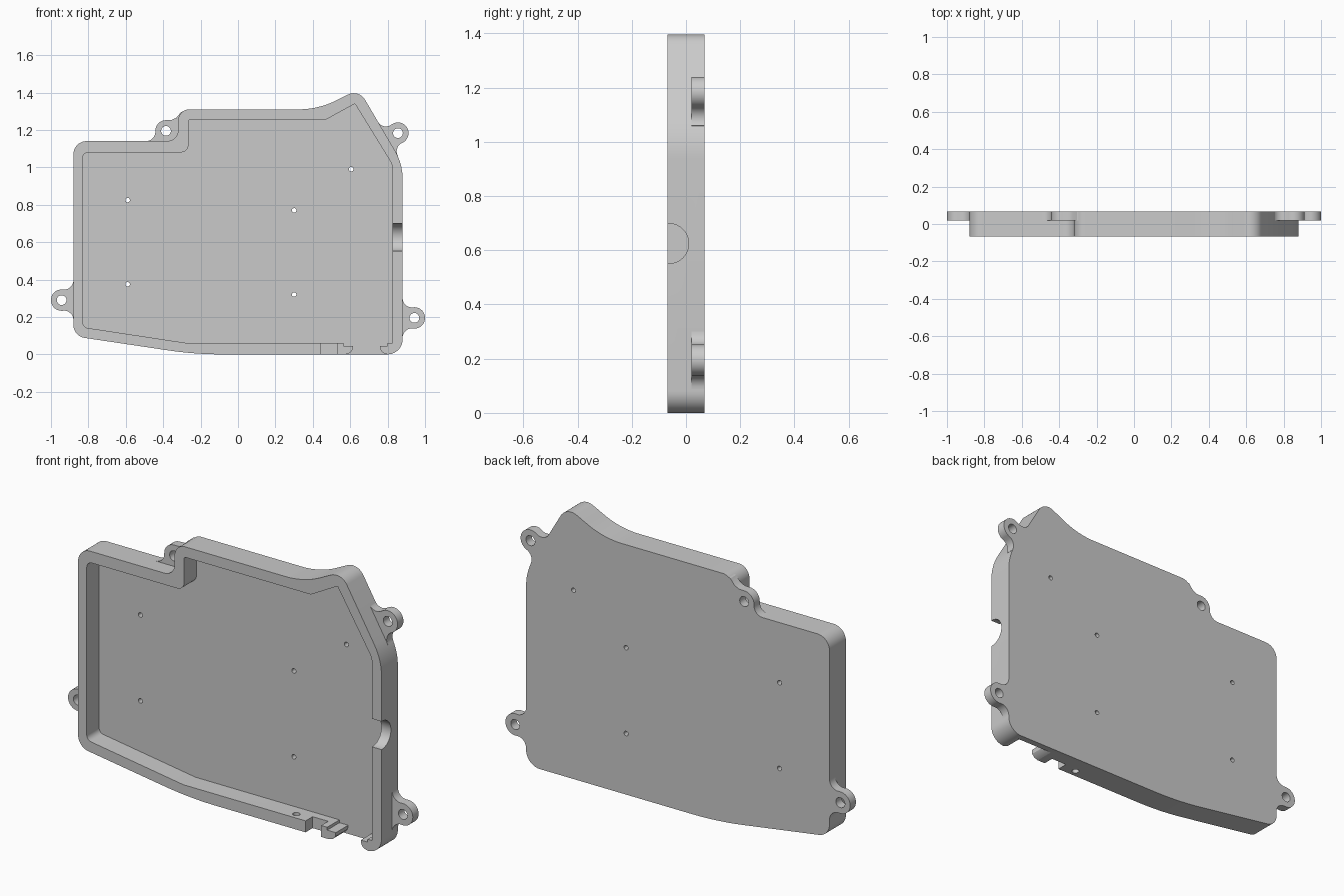
import bpy, bmesh, math
from mathutils import Vector, Matrix

if "Cube" in bpy.data.objects:
    bpy.data.objects.remove(bpy.data.objects["Cube"])

FRONT, BACK, FLOOR, EAR = -0.068, 0.068, 0.034, 0.02

grey = bpy.data.materials.new("plain grey")
grey.use_nodes = True
grey.diffuse_color = (0.59, 0.59, 0.59, 1)
grey.node_tree.nodes["Principled BSDF"].inputs["Base Color"].default_value = (0.59, 0.59, 0.59, 1)


def rounded(corners, steps=10):
    """Outline from (x, z, radius) corners, each replaced by an arc."""
    out = []
    for i, (x, z, r) in enumerate(corners):
        p = Vector((x, z))
        if r == 0:
            out.append(p)
            continue
        a = (Vector(corners[i - 1][:2]) - p).normalized()
        b = (Vector(corners[(i + 1) % len(corners)][:2]) - p).normalized()
        half = a.angle(b) / 2
        centre = p + (a + b).normalized() * r / math.sin(half)
        start = p + a * r / math.tan(half) - centre
        turn = math.copysign(math.pi - 2 * half, b.x * a.y - b.y * a.x)
        out += [centre + Matrix.Rotation(turn * k / steps, 2) @ start for k in range(steps + 1)]
    return out


def slab(name, outline, y0, y1):
    """Extrude an x-z outline along y."""
    bm = bmesh.new()
    face = bm.faces.new([bm.verts.new((p[0], y0, p[1])) for p in outline])
    ext = bmesh.ops.extrude_face_region(bm, geom=[face], use_keep_orig=True)
    verts = [v for v in ext["geom"] if isinstance(v, bmesh.types.BMVert)]
    bmesh.ops.translate(bm, verts=verts, vec=(0, y1 - y0, 0))
    bmesh.ops.recalc_face_normals(bm, faces=bm.faces)
    mesh = bpy.data.meshes.new(name)
    bm.to_mesh(mesh)
    bm.free()
    mesh.materials.append(grey)
    ob = bpy.data.objects.new(name, mesh)
    bpy.context.collection.objects.link(ob)
    return ob


def rod(loc, r, length, rot=(math.pi / 2, 0, 0)):
    bpy.ops.mesh.primitive_cylinder_add(vertices=40, radius=r, depth=length, location=loc, rotation=rot)
    rod_ob = bpy.context.object
    rod_ob.data.materials.append(grey)
    return rod_ob


def cut(ob, cutter):
    cutter.hide_render = True
    mod = ob.modifiers.new("cut", "BOOLEAN")
    mod.operation, mod.solver, mod.object = "DIFFERENCE", "EXACT", cutter
    bpy.context.view_layer.objects.active = ob
    bpy.ops.object.modifier_apply(modifier=mod.name)
    bpy.data.objects.remove(cutter)


def smooth(ob):
    bpy.ops.object.select_all(action="DESELECT")
    ob.select_set(True)
    bpy.context.view_layer.objects.active = ob
    bpy.ops.object.shade_smooth_by_angle(angle=math.radians(30))


# Tray body
outer = [(-0.88, 0.097, 0.07), (-0.23, 0, 2.0), (0.88, 0, 0.08), (0.88, 1.02, 0.3),
         (0.646, 1.418, 0.07), (0.43, 1.31, 0.45), (-0.32, 1.31, 0.06),
         (-0.32, 1.14, 0.06), (-0.88, 1.14, 0.07)]
inner = [(-0.83, 0.145, 0.03), (-0.27, 0.06, 0), (0.825, 0.06, 0), (0.825, 1.015, 0.08),
         (0.625, 1.34, 0), (0.47, 1.255, 0), (-0.265, 1.255, 0.01),
         (-0.265, 1.08, 0.04), (-0.83, 1.08, 0.03)]
body = slab("tray_body", rounded(outer), FRONT, BACK)
cut(body, slab("cavity", rounded(inner), FRONT - 0.1, FLOOR))

# Gap in the bottom wall, with stepped and rounded ends
gap = [(0.57, -0.02), (0.575, 0), (0.598, 0.008), (0.612, 0.024), (0.615, 0.045),
       (0.565, 0.045), (0.565, 0.08), (0.8, 0.08), (0.8, 0.045), (0.76, 0.045),
       (0.763, 0.024), (0.775, 0.008), (0.798, 0), (0.803, -0.02)]
cut(body, slab("gap", gap, FRONT - 0.1, FLOOR))

# Square notch and pin hole in the bottom wall
notch = [(0.44, -0.05), (0.53, -0.05), (0.53, 0.1), (0.44, 0.1)]
cut(body, slab("notch", notch, FRONT - 0.1, -0.01))
cut(body, rod((0.36, -0.03, 0.03), 0.018, 0.15, (0, 0, 0)))

# Round cable notch in the side wall
cut(body, rod((0.86, -0.064, 0.625), 0.074, 0.16, (0, math.pi / 2, 0)))

# Small holes through the floor
for x, z in [(-0.59, 0.825), (0.3, 0.77), (0.605, 0.99), (-0.59, 0.375), (0.3, 0.32)]:
    cut(body, rod((x, 0.05, z), 0.012, 0.1))
smooth(body)


def ear(name, centre, angle, h, r=0.057, f=0.05):
    """Mounting ear: a disc at height h over a wall, blended in by fillets."""
    s = math.sqrt((r + f) ** 2 - (h - f) ** 2)
    tilt = math.atan2(f - h, s)
    side = []
    for k in range(9):          # fillet from the wall up to the disc
        a = -math.pi / 2 - (math.pi / 2 + tilt) * k / 8
        side.append((s + f * math.cos(a), f + f * math.sin(a)))
    for k in range(1, 13):      # disc up to its top
        a = tilt + (math.pi / 2 - tilt) * k / 12
        side.append((r * math.cos(a), h + r * math.sin(a)))
    loop = side + [(-u, v) for u, v in reversed(side[:-1])]
    loop += [(-s, -0.01), (s, -0.01)]
    out = Vector((math.cos(angle), math.sin(angle)))
    along = Vector((out.y, -out.x))
    c = Vector(centre)
    ob = slab(name, [c + along * u + out * (v - h) for u, v in loop], EAR, BACK)
    cut(ob, rod((c.x, 0.05, c.y), 0.026, 0.2))
    smooth(ob)


ear("lower_right_ear", (-0.943, 0.29), math.pi, 0.063)
ear("lower_left_ear", (0.943, 0.195), 0, 0.063)
ear("upper_left_ear", (0.855, 1.183), math.radians(30.4), 0.062)
ear("upper_right_ear", (-0.385, 1.195), math.pi / 2, 0.055)

# Web joining the upper ear to the stepped corner
web = [(-0.385, 1.252), (-0.355, 1.253), (-0.33, 1.265), (-0.305, 1.295), (-0.26, 1.31),
       (-0.28, 1.15), (-0.345, 1.15), (-0.345, 1.235)]
smooth(slab("ear_web", web, EAR, BACK))
